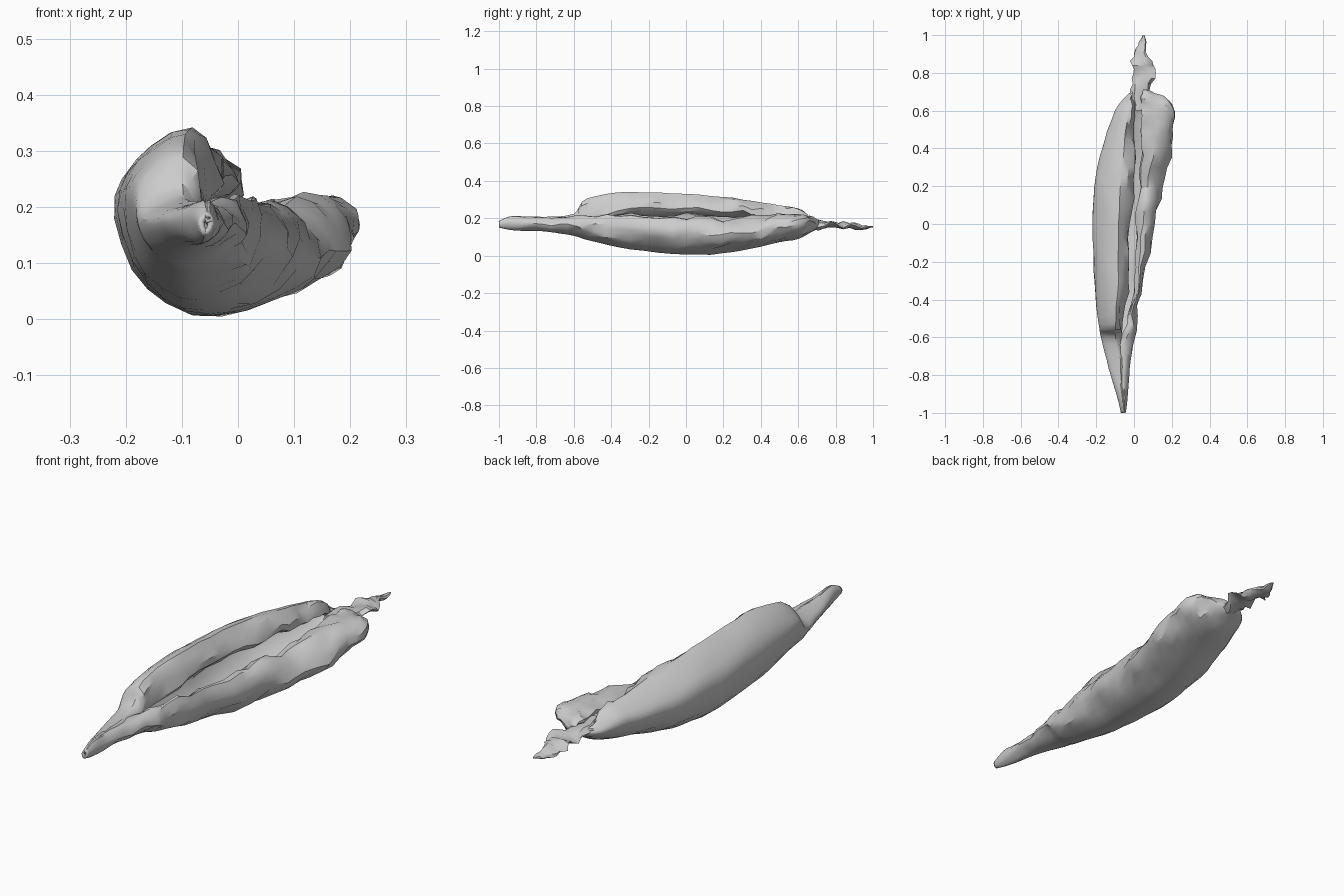
import bpy, math
from mathutils import Vector, noise

if "Cube" in bpy.data.objects:
    bpy.data.objects.remove(bpy.data.objects["Cube"])

# Pod stations: y, left x, right x, bottom z, left top z, right top z, left lip x, left lip z, right lip x
POD = [
    (-1.0, -.07, -.045, .15, .185, .185, -.05, .18, -.06),
    (-.92, -.088, -.035, .135, .212, .212, -.05, .2, -.065),
    (-.76, -.135, -.02, .13, .205, .2, -.062, .198, -.08),
    (-.6, -.175, 0, .105, .225, .208, -.06, .19, -.065),
    (-.53, -.19, .01, .085, .305, .21, -.06, .205, -.04),
    (-.3, -.21, .05, .035, .34, .21, -.025, .25, 0),
    (0, -.22, .11, .003, .33, .2, -.02, .245, .015),
    (.25, -.205, .165, .022, .308, .195, -.005, .235, .035),
    (.45, -.155, .21, .06, .277, .212, 0, .215, .045),
    (.6, -.1, .217, .09, .25, .22, 0, .205, .05),
    (.67, -.05, .165, .125, .2, .21, .0, .185, .045),
    (.71, .0, .075, .145, .178, .185, .025, .17, .04),
]
# Tail stations: y, centre x, centre z, half width, half height, twist in degrees
TAIL = [
    (.6, .03, .17, .035, .03, 0),
    (.7, .03, .165, .05, .025, -15),
    (.78, .052, .165, .058, .016, 12),
    (.84, .048, .162, .06, .015, -12),
    (.9, .033, .157, .038, .014, 25),
    (.95, .045, .15, .022, .01, 10),
    (1.0, .05, .155, .004, .003, 0),
]


def spline(rows, t):
    """Catmull-Rom through a list of tuples, t from 0 to 1."""
    n = len(rows) - 1
    i = min(int(t * n), n - 1)
    u = t * n - i
    a, b, c, d = (rows[max(0, min(n, i + k))] for k in (-1, 0, 1, 2))
    return [.5 * (2 * q + (r - p) * u + (2 * p - 5 * q + 4 * r - s) * u * u
                  + (3 * q - p - 3 * r + s) * u ** 3) for p, q, r, s in zip(a, b, c, d)]


def mix(a, b, f):
    return a + (b - a) * f


def pod_profile(xl, xr, zb, zl, zr, lxl, lzl, lxr):
    """Open C-shaped section with both rims rolled inwards."""
    w, hl, hr = xr - xl, zl - zb, zr - zb
    return [
        (lxl - .18 * w, lzl - .1 * hl),
        (lxl, lzl),
        (mix(xl, lxl, .72), zl),
        (mix(xl, lxl, .2), zb + .84 * hl),
        (xl, zb + .58 * hl),
        (xl + .14 * w, zb + .2 * hl),
        (xl + .46 * w, zb),
        (xr - .17 * w, zb + .2 * hr),
        (xr, zb + .6 * hr),
        (mix(xr, lxr, .45), zr),
        (lxr, zr - .12 * hr),
        (lxr + .1 * w, zr - .4 * hr),
    ]


def make_object(name, grid, closed):
    rows, cols = len(grid), len(grid[0])
    verts = [p for row in grid for p in row]
    faces = []
    for i in range(rows - 1):
        for j in range(cols if closed else cols - 1):
            k = (j + 1) % cols
            faces.append((i * cols + j, (i + 1) * cols + j, (i + 1) * cols + k, i * cols + k))
    if closed:
        faces.append(tuple(range(cols)))
        faces.append(tuple(reversed(range((rows - 1) * cols, rows * cols))))
    mesh = bpy.data.meshes.new(name)
    mesh.from_pydata(verts, [], faces)
    obj = bpy.data.objects.new(name, mesh)
    bpy.context.collection.objects.link(obj)
    bpy.context.view_layer.objects.active = obj
    obj.select_set(True)
    bpy.ops.object.shade_smooth_by_angle(angle=math.radians(32))
    obj.select_set(False)
    return obj


# Pod shell: smooth on the outer left, crumpled along the rims and right side
ROWS, COLS = 44, 32
grid = []
for i in range(ROWS + 1):
    y, *par = spline(POD, i / ROWS)
    size = min(1, (par[1] - par[0]) / .22)
    outline = pod_profile(*par)
    row = []
    for j in range(COLS + 1):
        t = j / COLS
        x, z = spline(outline, t)
        p = Vector((x, y, z))
        rough = .022 if t < .18 or t > .6 else .005
        n = noise.noise_vector(Vector((x * 13, y * 10, z * 13)))
        p += Vector((n.x, n.y * .5, n.z)) * rough * size
        # sharp fine wrinkles
        m = noise.noise_vector(Vector((x * 34, y * 22, z * 34)) + Vector((5, 3, 8)))
        p += Vector((m.x, m.y, m.z)) * rough * .55 * size
        p.z = max(p.z, 0)
        row.append(p)
    grid.append(row)
shell = make_object("pod_shell", grid, False)
thick = shell.modifiers.new("wall", 'SOLIDIFY')
thick.thickness = .01
thick.offset = -1

# Shrivelled stalk: a thin twisted strip at the back
grid = []
for i in range(17):
    y, cx, cz, hw, hh, twist = spline(TAIL, i / 16)
    a = math.radians(twist)
    row = []
    for j in range(8):
        b = -math.tau * j / 8
        u, v = hw * math.cos(b), hh * math.sin(b)
        n = noise.noise(Vector((u * 40, y * 25, v * 40))) * min(.02, hw * .4)
        row.append(Vector((cx + u * math.cos(a) - v * math.sin(a) + n, y,
                           cz + u * math.sin(a) + v * math.cos(a) + n * .7)))
    grid.append(row)
make_object("twisted_stalk", [r[::-1] for r in grid], True)
